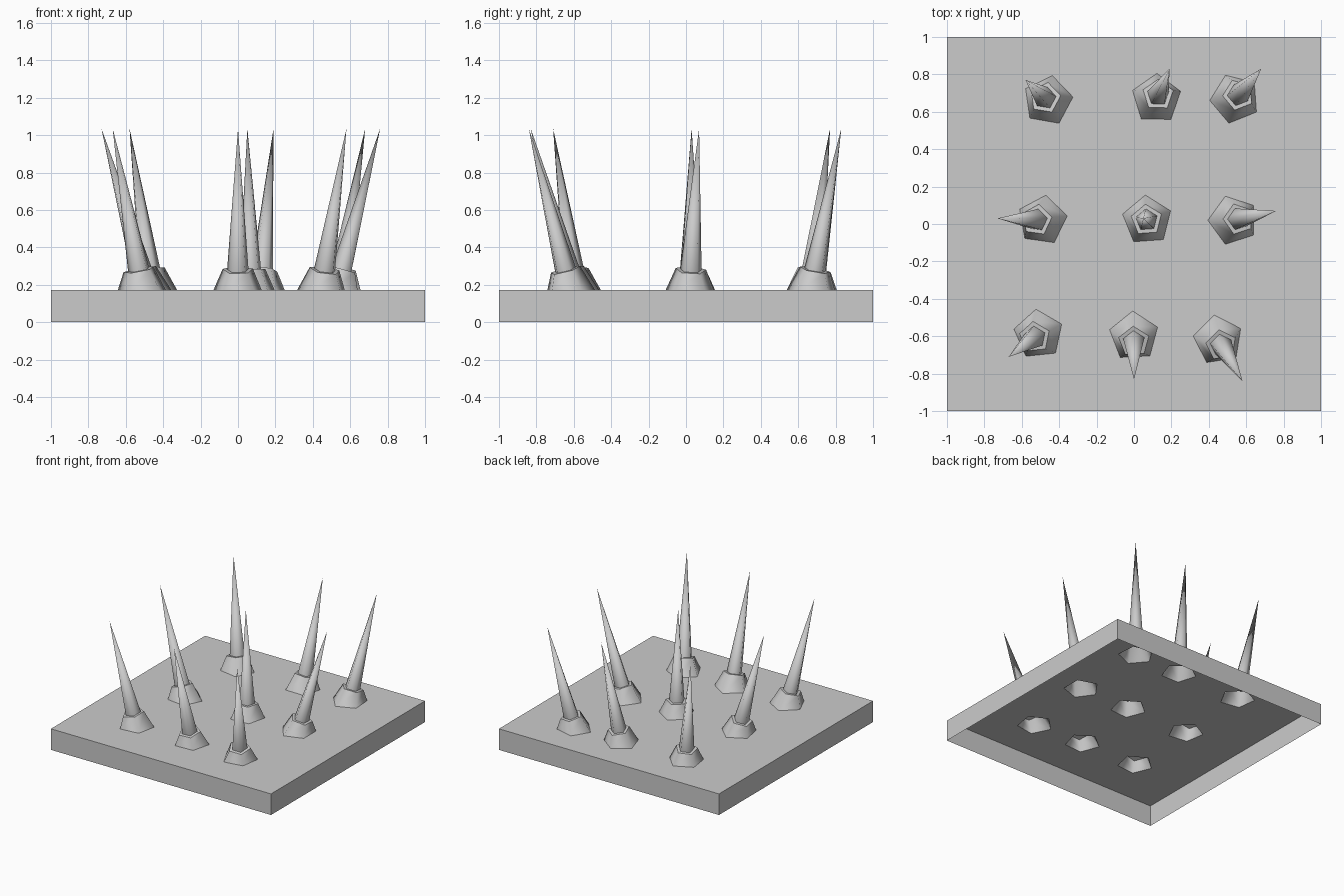
import bpy, bmesh, math
from mathutils import Vector

cube = bpy.data.objects.get("Cube")
if cube:
    bpy.data.objects.remove(cube, do_unlink=True)

GREY = (0.6, 0.6, 0.6, 1)
mat = bpy.data.materials.new("plain_grey")
mat.use_nodes = True
mat.diffuse_color = GREY
mat.node_tree.nodes["Principled BSDF"].inputs["Base Color"].default_value = GREY

TOP = 0.173         # height of the slab
TIP = 1.035         # height of the spike points
SIDES = 5
COLLAR_LENGTH = 0.11

# collar centre x, y, turn in degrees, spike point x, y
SPIKES = {
    "back_right": (-0.46, 0.66, 8, -0.58, 0.77),
    "back_middle": (0.12, 0.67, 17, 0.19, 0.83),
    "back_left": (0.54, 0.67, 40, 0.68, 0.83),
    "centre_right": (-0.49, 0.02, 10, -0.73, 0.03),
    "centre": (0.07, 0.02, 22, 0.05, 0.03),
    "centre_left": (0.53, 0.02, 36, 0.76, 0.07),
    "front_right": (-0.51, -0.59, 24, -0.67, -0.71),
    "front_middle": (0, -0.6, 21, 0, -0.83),
    "front_left": (0.45, -0.62, 27, 0.58, -0.84),
}


def finish(bm, name):
    mesh = bpy.data.meshes.new(name)
    bm.to_mesh(mesh)
    bm.free()
    mesh.materials.append(mat)
    ob = bpy.data.objects.new(name, mesh)
    bpy.context.collection.objects.link(ob)
    return ob


def ring(bm, centre, radius, turn, axis=Vector((0, 0, 1))):
    """Polygon of verts facing along the axis."""
    tilt = Vector((0, 0, 1)).rotation_difference(axis)
    verts = []
    for i in range(SIDES):
        a = math.radians(turn) + math.tau * i / SIDES
        verts.append(bm.verts.new(
            centre + tilt @ Vector((radius * math.cos(a), radius * math.sin(a), 0))))
    return verts


def loop_edges(bm, verts):
    return [bm.edges.new((v, verts[i - 1])) for i, v in enumerate(verts)]


# Slab: walls open below, top plate with a hole under each collar
bm = bmesh.new()
corners = [(-1, -1), (1, -1), (1, 1), (-1, 1)]
low = [bm.verts.new((x, y, 0)) for x, y in corners]
high = [bm.verts.new((x, y, TOP)) for x, y in corners]
edges = loop_edges(bm, high)
for x, y, turn, _, _ in SPIKES.values():
    edges += loop_edges(bm, ring(bm, Vector((x, y, TOP)), 0.135, turn))
bmesh.ops.triangle_fill(bm, edges=edges, use_beauty=True, normal=(0, 0, 1))
bm.normal_update()
for f in bm.faces:
    if f.normal.z < 0:
        f.normal_flip()
for i in range(4):
    j = (i + 1) % 4
    bm.faces.new((low[i], low[j], high[j], high[i]))
finish(bm, "slab")

for name, (x, y, turn, tip_x, tip_y) in SPIKES.items():
    foot = Vector((x, y, TOP))
    tip = Vector((tip_x, tip_y, TIP))
    axis = (tip - foot).normalized()
    rim_centre = foot + axis * COLLAR_LENGTH

    # Collar: tapered, leaning, capped, open below
    bm = bmesh.new()
    base = ring(bm, foot, 0.135, turn)
    rim = ring(bm, rim_centre, 0.085, turn, axis)
    for i in range(SIDES):
        j = (i + 1) % SIDES
        bm.faces.new((base[i], base[j], rim[j], rim[i])).smooth = True
    bm.faces.new(rim)
    finish(bm, name + "_collar")

    # Spike: long cone rising from the cap
    bm = bmesh.new()
    root = ring(bm, rim_centre, 0.06, turn, axis)
    point = bm.verts.new(tip)
    for i in range(SIDES):
        bm.faces.new((root[i], root[(i + 1) % SIDES], point)).smooth = True
    finish(bm, name + "_spike")
